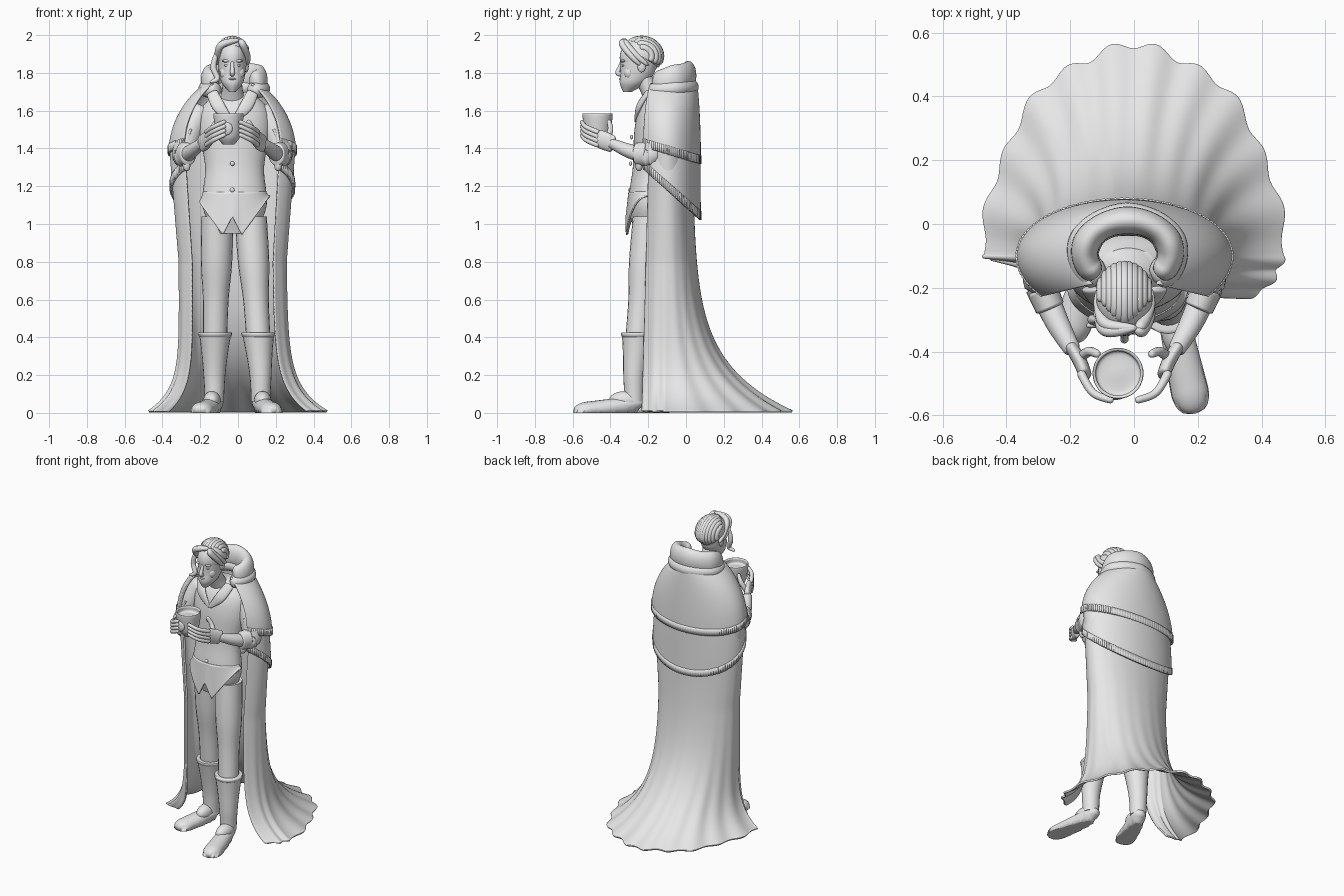
import bpy, bmesh, math
from math import sin, cos, exp, pi, sqrt, radians
from mathutils import Vector

if "Cube" in bpy.data.objects:
    bpy.data.objects.remove(bpy.data.objects["Cube"])

GREY = (0.8, 0.8, 0.8, 1)
clay = bpy.data.materials.new("grey clay")
clay.use_nodes = True
clay.diffuse_color = GREY
clay.node_tree.nodes["Principled BSDF"].inputs["Base Color"].default_value = GREY
MID = -.03  # the body's own centre line
SIDES = ((1, "left"), (-1, "right"))


def interpolate(rows, t):
    """Smooth curve through rows of numbers, t from 0 to 1."""
    f = min(max(t, 0), 1) * (len(rows) - 1)
    i = min(int(f), len(rows) - 2)
    f -= i
    before, start, end, after = (rows[min(max(i + k, 0), len(rows) - 1)] for k in (-1, 0, 1, 2))
    return [b + f / 2 * (c - a + f * (2 * a - 5 * b + 4 * c - d + f * (3 * (b - c) + d - a)))
            for a, b, c, d in zip(before, start, end, after)]


def finish(name, bm, thickness=0):
    bmesh.ops.recalc_face_normals(bm, faces=bm.faces)
    for face in bm.faces:
        face.smooth = True
    mesh = bpy.data.meshes.new(name)
    bm.to_mesh(mesh)
    bm.free()
    mesh.set_sharp_from_angle(angle=radians(50))
    mesh.materials.append(clay)
    part = bpy.data.objects.new(name, mesh)
    bpy.context.collection.objects.link(part)
    if thickness:
        modifier = part.modifiers.new("thickness", "SOLIDIFY")
        modifier.thickness = thickness
        modifier.offset = 0
    return part


def surface(name, point, nu, nv, closed=False, thickness=0):
    """Surface from point(u, v); closed ones join round u and get end caps."""
    bm = bmesh.new()
    columns = nu if closed else nu + 1
    verts = [[bm.verts.new(point(i / nu, j / nv)) for i in range(columns)] for j in range(nv + 1)]
    for low, high in zip(verts, verts[1:]):
        for i in range(nu):
            k = (i + 1) % columns
            bm.faces.new((low[i], low[k], high[k], high[i]))
    if closed:
        bm.faces.new(verts[0])
        bm.faces.new(verts[-1])
    return finish(name, bm, thickness)


def sweep(name, rows, squash=1, ref=(0, 0, 1), level=False, ends=0, nu=20, nv=28):
    """Tube through rows of x, y, z, radius; level keeps its rings horizontal."""
    def point(u, v):
        x, y, z, radius = interpolate(rows, v)
        if ends:
            near = min(1, min(v, 1 - v) / ends)
            radius *= max(.06, sqrt(1 - (1 - near) ** 2))
        side, up = Vector((1, 0, 0)), Vector((0, 1, 0))
        if not level:
            ahead, behind = (Vector(interpolate(rows, v + d)[:3]) for d in (.01, -.01))
            side = (ahead - behind).cross(Vector(ref)).normalized()
            up = side.cross(ahead - behind).normalized()
        turn = 2 * pi * u
        return Vector((x, y, z)) + radius * (side * cos(turn) + up * squash * sin(turn))
    return surface(name, point, nu, nv, closed=True)


def ball(name, x, y, z, *size):
    bm = bmesh.new()
    bmesh.ops.create_uvsphere(bm, u_segments=28, v_segments=18, radius=1)
    for v in bm.verts:
        v.co = [centre + c * s for centre, c, s in zip((x, y, z), v.co, size)]
    return finish(name, bm)


def cloth(name, profile, tilt=0, fold=None, nu=140, nv=40):
    """Open-fronted cloth; profile(v) gives z, half width, back depth, front depth."""
    def point(u, v):
        a = radians(-40 + 260 * u)
        z, width, back, front = profile(v)
        grow = 1 + (fold(a, v) if fold else 0)
        depth = back if sin(a) > 0 else front
        x = MID * (1 - exp(-z / .3)) + width * grow * cos(a)
        y = -.1 + depth * grow * sin(a)
        return x, y, z + tilt * v * (y + .1)
    return surface(name, point, nu, nv, thickness=.012)


# Long trailing cloak that flares towards the floor
def cloak_profile(v):
    z = .008 + 1.4 * (1 - v) ** 1.6
    width = .28 + .2 * exp(-z / .12) + .08 * max(0, z - .8)
    return z, width, .13 + .54 * exp(-z / .25), .2 - .04 * z


cloak = cloth("cloak", cloak_profile, nu=220, nv=60,
              fold=lambda a, v: .02 * v ** 2 * (cos(21 * a + pi / 2) + .6 * sin(9 * a)))
for v in cloak.data.vertices:  # the right hem is pulled back
    if v.co.x < 0 and v.co.y < -.1:
        v.co.y = -.1 + (v.co.y + .1) * (1 - .9 * exp(-v.co.z / .2))


# Two shoulder capes with fringed hems
def cape(name, top, bottom, neck, width, tilt):
    def profile(v):
        spread = neck + (width - neck) * sin(pi / 2 * v ** .75)
        return top + (bottom - top) * v, spread, .14 + .1 * spread, .1 + .27 * spread

    def band(v):
        z, *spread = profile(1)
        return [z + .045 * (1 - v)] + [s + .003 for s in spread]

    cloth(name + "_cape", profile, tilt)
    hem = cloth(name + "_fringe", band, fold=lambda a, v: .005 * cos(110 * a), nu=500, nv=2)
    for v in hem.data.vertices:
        v.co.z += tilt * (v.co.y + .1)


cape("upper", 1.74, 1.37, .13, .332, -.3)
cape("lower", 1.5, 1.18, .28, .322, -.9)


# Folded hood resting on the shoulders
def hood_roll(name, radius, z, rise, thick, squash, wrap):
    rows = []
    for i in range(13):
        a = radians(-wrap + (180 + 2 * wrap) * i / 12)
        wave = 1 + .04 * sin(5 * a)
        rows.append((MID + .01 + radius * cos(a), -.09 + .75 * radius * sin(a), z + rise * sin(a), thick * wave))
    sweep("hood_" + name, rows, squash=squash, ends=.08, nu=24, nv=60)


hood_roll("base", .14, 1.715, .01, .05, .9, 55)
hood_roll("fold", .135, 1.755, .03, .042, 1.8, 45)

# Torso and neck, leaning back above the waist
body = [(.95, .11), (1.1, .17), (1.3, .156), (1.5, .19), (1.62, .17), (1.7, .08)]
sweep("torso", [(MID + .012, -.2 + .15 * max(0, z - 1.2), z, r) for z, r in body],
      squash=.62, level=True, nu=40, nv=40)
sweep("neck", [(MID, -.14, 1.64, .075), (MID, -.19, 1.71, .055), (MID, -.24, 1.8, .05)], level=True)


# Waistcoat hem with two points and a notch between them
def waistcoat_hem(u, v):
    a = pi * (1 + u)
    grow = .163 + .025 * v
    x = -.018 + grow * cos(a)
    gap = abs(x - MID)
    hem = max(1.04 - 2 * gap, .87 + 1.4 * gap)
    return x, -.2 + .62 * grow * sin(a), 1.17 + (hem - 1.17) * v


surface("waistcoat_hem", waistcoat_hem, 60, 14, thickness=.008)
for i in range(3):
    ball("waistcoat_button", MID, -.298 + .005 * i, 1.18 + .14 * i, .012, .008, .012)

for s, side in SIDES:
    def limb(part, rows, **options):
        sweep(side + "_" + part, [(MID + s * x, y, z, r) for x, y, z, r in rows], **options)

    # Shirt collar, sleeves, cuffs and forearms
    limb("lapel", [(.11, -.2, 1.7, .03), (.07, -.25, 1.62, .033), (0, -.27, 1.54, .01)],
         squash=.4, ref=(0, -1, 0), ends=.1)
    limb("sleeve", [(.15, -.11, 1.62, .06), (.22, -.14, 1.5, .07), (.26, -.18, 1.36, .058), (.23, -.26, 1.38, .04)],
         ref=(0, 1, 0), ends=.1)
    limb("cuff", [(.26, -.2, 1.37, .05), (.23, -.27, 1.37, .046)], squash=1.3, ends=.2)
    limb("cuff_drape", [(.25, -.24, 1.4, .03), (.24, -.25, 1.28, .018)], ref=(0, 1, 0), ends=.3)
    limb("forearm", [(.25, -.22, 1.36, .042), (.21, -.31, 1.39, .037), (.16, -.4, 1.43, .026)], ends=.06)
    limb("palm", [(.17, -.38, 1.42, .02), (.14, -.43, 1.44, .022), (.12, -.48, 1.46, .02)], squash=2.2, ends=.15)

    # Fingers and thumb wrapped around the cup
    for i in range(4):
        finger = []
        for t in (0, .5, 1):
            a = radians(70 * t)
            reach = .14 - .04 * t
            finger.append((reach * cos(a), -.46 - reach * sin(a), 1.415 + .023 * i + .06 * t, .014 - .003 * t))
        limb("finger", finger, nu=10, ends=.12)
    limb("thumb", [(.14, -.42, 1.44, .018), (.11, -.4, 1.5, .015), (.08, -.41, 1.55, .012)],
         ref=(0, 1, 0), nu=10, ends=.15)

    # Ears, eyes, brows and cheeks
    def feature(part, x, *placing):
        ball(side + "_" + part, MID + s * x, *placing)

    feature("ear", .075, -.235, 1.835, .012, .022, .032)
    feature("eye", .03, -.33, 1.84, .014, .011, .007)
    feature("brow", .03, -.333, 1.863, .026, .014, .008)
    feature("cheek", .034, -.3, 1.8, .032, .03, .035)

# Cup with a hollow top and a raised disc
cup = [(1.42, .03), (1.46, .06), (1.52, .073), (1.58, .08), (1.58, .07), (1.55, .065), (1.55, .01)]
sweep("cup", [(MID - .02, -.468, z, r) for z, r in cup], level=True, nu=36, nv=42)
ball("cup_disc", MID - .035, -.54, 1.505, .036, .012, .036)

# Head and face
ball("cranium", MID, -.245, 1.88, .077, .106, .105)
sweep("jaw", [(MID, -.31, 1.7, .018), (MID, -.28, 1.745, .055), (MID, -.257, 1.8, .07), (MID, -.25, 1.86, .076)],
      squash=1.28, level=True, nu=32)
sweep("nose", [(MID, -.335, 1.87, .009), (MID, -.351, 1.83, .01), (MID, -.361, 1.8, .013), (MID, -.335, 1.79, .012)],
      ref=(0, 1, 0), ends=.15)
for i, name in enumerate(("lower_lip", "upper_lip")):
    ball(name, MID, -.338 - .005 * i, 1.757 + .011 * i, .02, .012, .006)
ball("chin", MID, -.32, 1.722, .024, .018, .018)


# Hair: a cap low at the nape, with swept-back strands over it
def hair_cap(u, v):
    a = 2 * pi * u
    t = max(.02, v) * radians(92 + 36 * sin(a))
    return MID + .088 * sin(t) * cos(a), -.235 + .112 * sin(t) * sin(a), 1.89 + .1 * cos(t)


surface("hair_cap", hair_cap, 40, 18, closed=True)
for i in range(-5, 6):
    across = i / 5.8
    arch = sqrt(1 - across ** 2)
    strand = []
    for j in range(7):
        a = radians(38 + 8 * abs(i) + (172 - 7 * abs(i)) * j / 6)
        strand.append((MID + .08 * across, -.235 - .102 * arch * cos(a), 1.888 + .091 * arch * sin(a), .018))
    sweep("hair_strand", strand, ref=(1, 0, 0), nu=12, ends=.12)

# Loose locks parted to both sides, the right one ending in a hook
for s, side in SIDES:
    for i in range(2):
        sweep(side + "_hair_lock",
              [(.01, -.325, 1.975, .014), (MID + s * .055, -.335 + .02 * i, 1.95, .019),
               (MID + s * .08, -.29 + .03 * i, 1.89, .016), (MID + s * .08, -.24 + .04 * i, 1.84, .012)],
              ref=(0, 1, 0), nu=12, ends=.25)
x = MID - .08
sweep("hooked_lock", [(x, -.3, 1.92, .012), (x - .02, -.3, 1.83, .016), (x, -.31, 1.77, .014), (x - .04, -.32, 1.75, .01)],
      ref=(0, 1, 0), nu=12, ends=.25)


# Legs, tall boots and feet
def leg(side, hip, ankle, toe):
    hip, ankle, toe = (Vector((*p, 0)) for p in (hip, ankle, toe))

    def along(z, radius):
        spot = ankle.lerp(hip, max(0, z - .2) / .8)
        return spot.x, spot.y, z, radius

    def boot_radius(z):
        return .05 + .2 * z ** 2

    sweep(side + "_leg", [along(z, r) for z, r in ((1.04, .085), (.8, .083), (.6, .068), (.4, .064))],
          level=True)
    sweep(side + "_boot", [along(.06 * i, boot_radius(.06 * i)) for i in range(1, 8)], level=True)
    sweep(side + "_boot_rim", [along(.4, .08), along(.41, .088), along(.425, .088), along(.425, .06)],
          level=True, nv=9)
    heel = ankle - (toe - ankle).normalized() * .06
    foot = []
    for i in range(7):
        f = i / 6
        spot = heel.lerp(toe, f)
        foot.append((spot.x, spot.y, .06 * (1 - f), .045 + .018 * f))
    part = sweep(side + "_foot", foot, squash=.8, ends=.2)
    for v in part.data.vertices:  # flat sole
        v.co.z = v.co.z if v.co.z > .02 else 0
    instep = ankle.lerp(toe, .15)
    ball(side + "_instep", instep.x, instep.y, .065, .046, .085, .05)


leg("left", (.07, -.2), (.12, -.275), (.19, -.595))
leg("right", (-.11, -.17), (-.125, -.11), (-.21, -.37))
